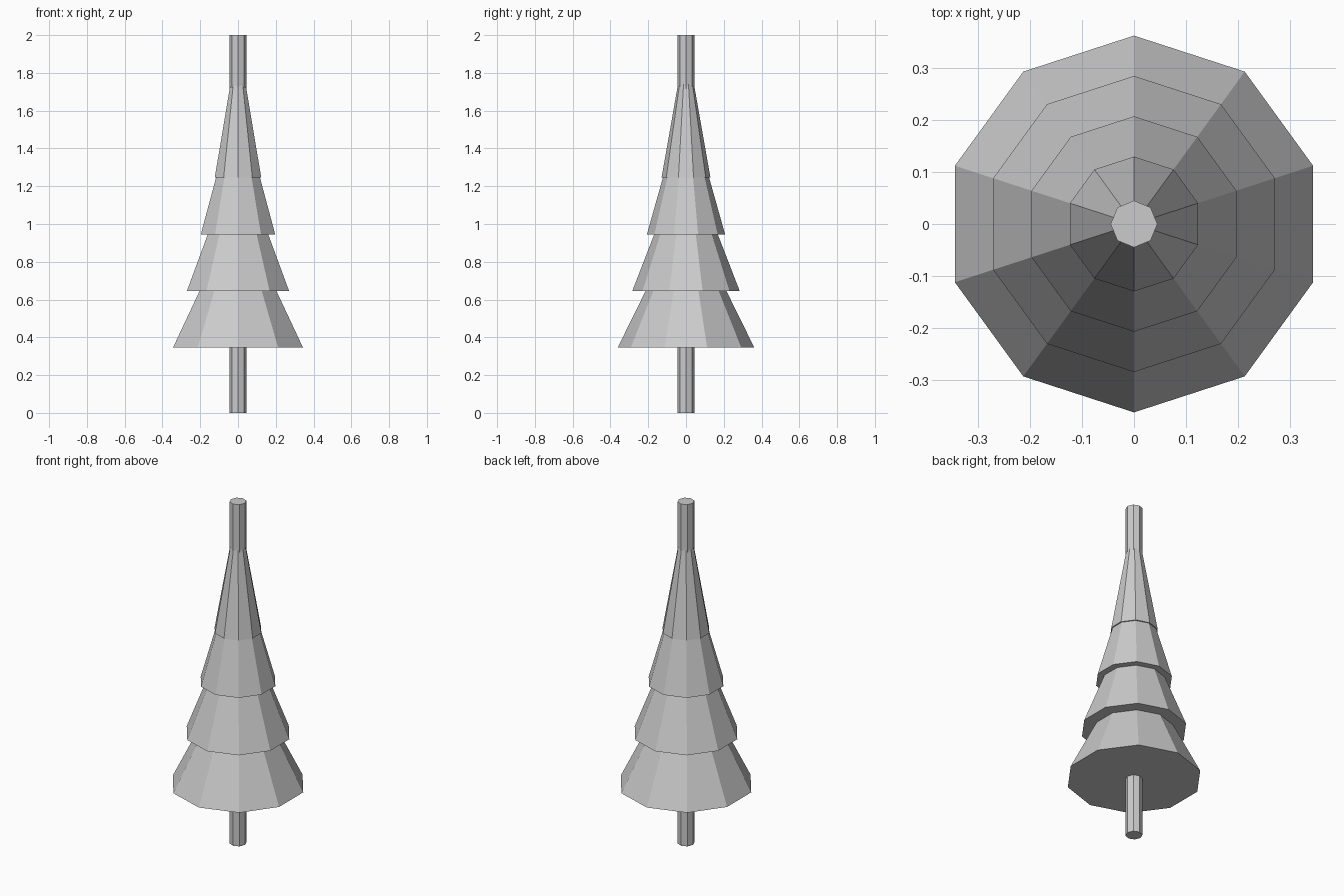
import bpy, math

if "Cube" in bpy.data.objects:
    bpy.data.objects.remove(bpy.data.objects["Cube"])

# trunk: slim octagonal pole running the full height
bpy.ops.mesh.primitive_cylinder_add(vertices=8, radius=0.045, depth=2.0, location=(0, 0, 1.0))
bpy.context.object.name = "trunk"

# foliage: four ten-sided cones, narrowing towards the top
CONE_HEIGHT = 0.735
for i in range(4):
    base = 0.345 + 0.3 * i
    bpy.ops.mesh.primitive_cone_add(vertices=10, radius1=0.362 - 0.0775 * i, radius2=0,
                                    depth=CONE_HEIGHT, location=(0, 0, base + CONE_HEIGHT / 2))
    tier = bpy.context.object
    tier.name = f"foliage_tier_{i + 1}"
    # keep a corner pointing along y
    for v in tier.data.vertices:
        r = math.hypot(v.co.x, v.co.y)
        if r > 1e-6:
            a = math.pi / 2 + round((math.atan2(v.co.y, v.co.x) - math.pi / 2) / (math.pi / 5)) * math.pi / 5
            v.co.x, v.co.y = r * math.cos(a), r * math.sin(a)
